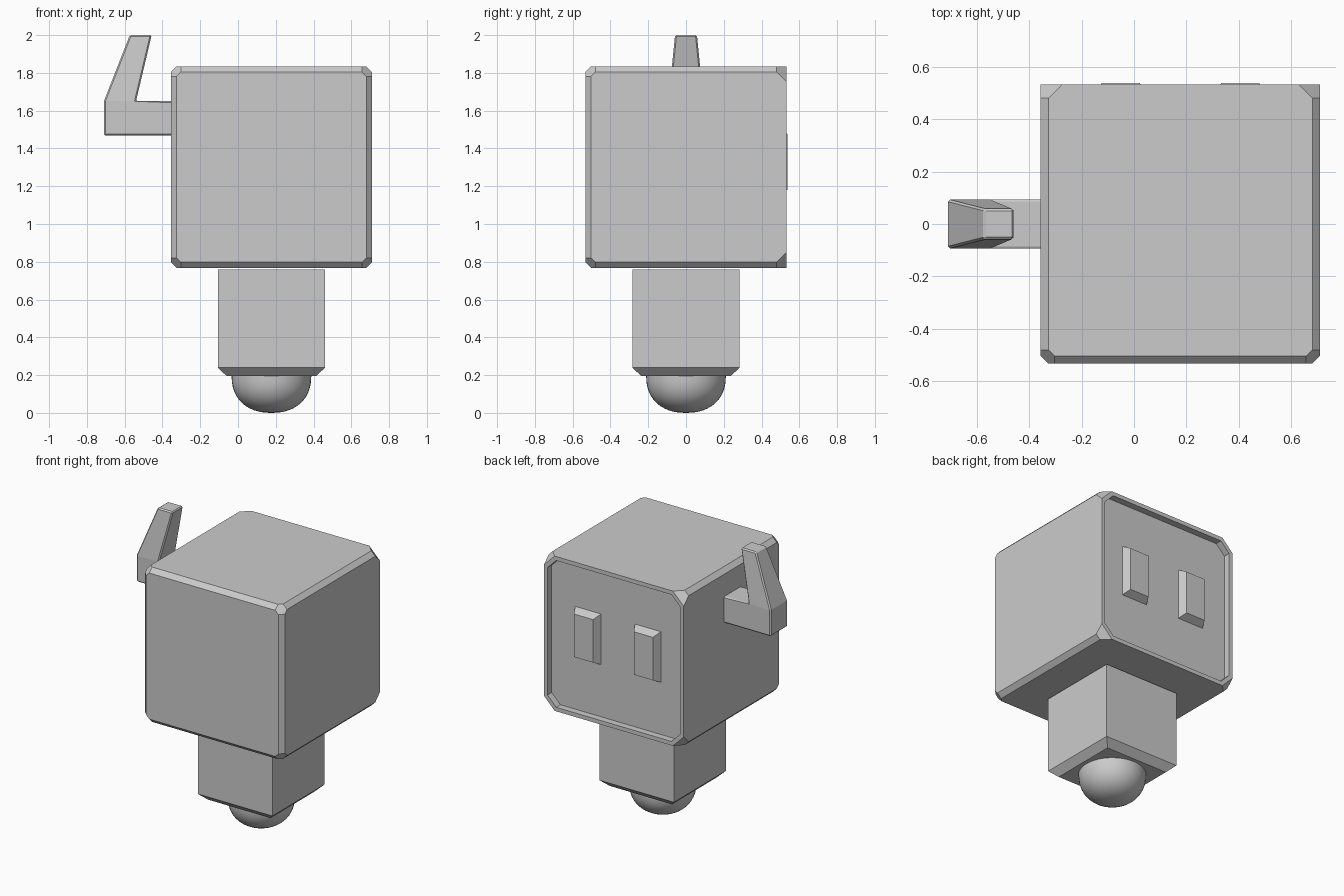
import bpy, bmesh, math
from itertools import permutations

if "Cube" in bpy.data.objects:
    bpy.data.objects.remove(bpy.data.objects["Cube"])

CX = 0.177                      # centre line of head, body and ball
HEAD_Z, HALF = 1.301, 0.533     # head centre height and half size


def make(name, bm):
    bmesh.ops.recalc_face_normals(bm, faces=bm.faces[:])
    me = bpy.data.meshes.new(name)
    bm.to_mesh(me)
    bm.free()
    ob = bpy.data.objects.new(name, me)
    bpy.context.collection.objects.link(ob)
    return ob


def frustum(name, rings, cx, cy=0.0, axis='z'):
    """Stack of rectangles (half width, half depth, level) joined by walls."""
    bm = bmesh.new()
    loops = []
    for a, b, h in rings:
        corners = [(-a, -b), (a, -b), (a, b), (-a, b)]
        loops.append([bm.verts.new((cx + u, v, h) if axis == 'z' else (cx + u, h, cy + v))
                      for u, v in corners])
    for lo, hi in zip(loops, loops[1:]):
        for i in range(4):
            j = (i + 1) % 4
            bm.faces.new((lo[i], lo[j], hi[j], hi[i]))
    bm.faces.new(loops[0])
    bm.faces.new(loops[-1])
    return make(name, bm)


# Head: chamfered cube with cut corners, sharp rim at the back
c, d = 0.03, 0.053
bm = bmesh.new()
front = set(permutations((0, c, d)))
back = {(0, d, c), (c, d, 0), (0, 0, c + d), (c + d, 0, 0)}
for sy, offsets in ((-1, front), (1, back)):
    for sx in (-1, 1):
        for sz in (-1, 1):
            for ox, oy, oz in offsets:
                bm.verts.new((CX + sx * (HALF - ox), sy * (HALF - oy), HEAD_Z + sz * (HALF - oz)))
bmesh.ops.convex_hull(bm, input=bm.verts[:])
bmesh.ops.dissolve_limit(bm, angle_limit=0.02, verts=bm.verts[:], edges=bm.edges[:])
bmesh.ops.recalc_face_normals(bm, faces=bm.faces[:])
# Recessed face panel
panel = max(bm.faces, key=lambda f: f.normal.y)
bmesh.ops.inset_individual(bm, faces=[panel], thickness=0.03)
wall = bmesh.ops.extrude_discrete_faces(bm, faces=[panel])
bmesh.ops.translate(bm, verts=wall['faces'][0].verts[:], vec=(0, -0.046, 0))
make("head", bm)

# Eyes: sloped raised blocks on the panel
for side, s in (("left", -1), ("right", 1)):
    frustum(f"{side}_eye", [(0.099, 0.175, 0.486), (0.073, 0.148, 0.537)],
            CX + s * 0.228, 1.329, 'y')

# Body: box with chamfered underside
frustum("body", [(0.237, 0.237, 0.195), (0.284, 0.284, 0.24), (0.284, 0.284, 0.76)], CX)

# Ball foot: spun rounded profile
bm = bmesh.new()
N, R, H, P = 12, 0.211, 0.195, 2 / 2.25
prof = [bm.verts.new((CX + R * math.sin(t) ** P, 0, H - H * math.cos(t) ** P))
        for t in (math.pi / 2 * i / N for i in range(N + 1))]
prof[-1].co.z = H
prof.append(bm.verts.new((CX, 0, H + 0.005)))
edges = [bm.edges.new(e) for e in zip(prof, prof[1:])]
bmesh.ops.spin(bm, geom=prof + edges, cent=(CX, 0, 0), axis=(0, 0, 1),
               angle=2 * math.pi, steps=40, use_duplicate=False)
bmesh.ops.remove_doubles(bm, verts=bm.verts[:], dist=1e-4)
ball = make("ball_foot", bm)
bpy.context.view_layer.objects.active = ball
ball.select_set(True)
bpy.ops.object.shade_smooth_by_angle(angle=math.radians(40))

# Antenna: bent arm on one side, tapering to the tip
outline = [(-0.345, 1.468, 0.093), (-0.71, 1.468, 0.093), (-0.71, 1.65, 0.093),
           (-0.573, 2.0, 0.058), (-0.457, 2.0, 0.058), (-0.54, 1.65, 0.093), (-0.345, 1.65, 0.093)]
bm = bmesh.new()
near = [bm.verts.new((x, -y, z)) for x, z, y in outline]
far = [bm.verts.new((x, y, z)) for x, z, y in outline]
for ring in (near, far):
    bm.faces.new([ring[i] for i in (0, 1, 2, 5, 6)])
    bm.faces.new([ring[i] for i in (2, 3, 4, 5)])
for i in range(7):
    j = (i + 1) % 7
    bm.faces.new((near[i], near[j], far[j], far[i]))
antenna = make("antenna", bm)
bev = antenna.modifiers.new("edge_bevel", 'BEVEL')
bev.width = 0.008
bev.segments = 1
bev.limit_method = 'ANGLE'
bev.angle_limit = math.radians(40)
